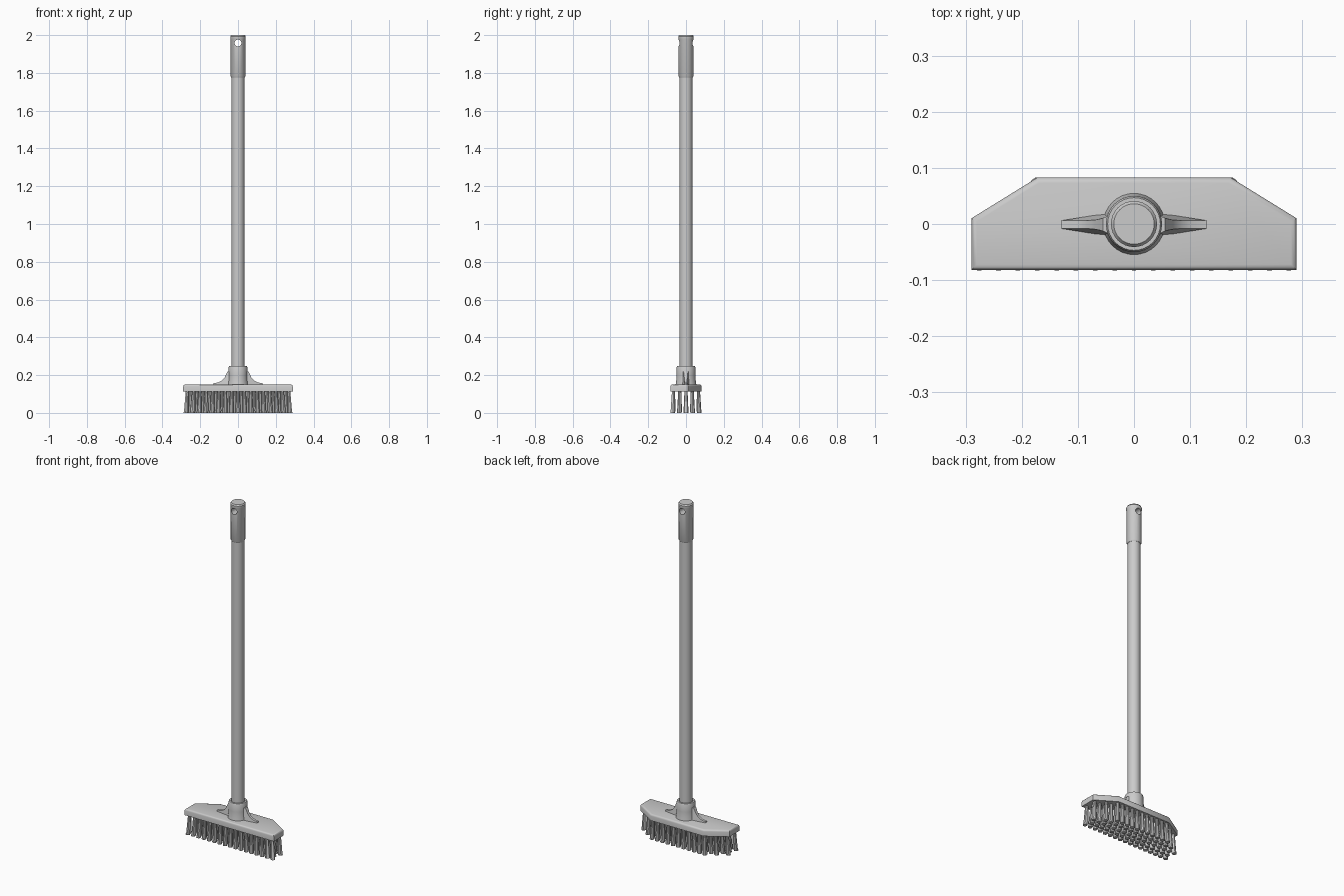
import bpy, bmesh, math
from mathutils import Vector

if "Cube" in bpy.data.objects:
    bpy.data.objects.remove(bpy.data.objects["Cube"])


def make_object(name, bm, angle=35):
    bmesh.ops.recalc_face_normals(bm, faces=bm.faces)
    mesh = bpy.data.meshes.new(name)
    bm.to_mesh(mesh)
    bm.free()
    ob = bpy.data.objects.new(name, mesh)
    bpy.context.collection.objects.link(ob)
    activate(ob)
    bpy.ops.object.shade_smooth_by_angle(angle=math.radians(angle))
    return ob


def activate(ob):
    bpy.ops.object.select_all(action='DESELECT')
    ob.select_set(True)
    bpy.context.view_layer.objects.active = ob


def add_lathe(bm, profile, sides, cx=0, cy=0, lean=(0, 0)):
    """Capped revolve of (radius, z); lean shifts the first ring sideways."""
    rings = []
    for i, (r, z) in enumerate(profile):
        k = 1 - i / (len(profile) - 1)
        rings.append([bm.verts.new((cx + lean[0] * k + r * math.cos(2 * math.pi * j / sides),
                                    cy + lean[1] * k + r * math.sin(2 * math.pi * j / sides), z))
                      for j in range(sides)])
    for a, b in zip(rings, rings[1:]):
        for j in range(sides):
            n = (j + 1) % sides
            bm.faces.new((a[j], a[n], b[n], b[j]))
    bm.faces.new(rings[0][::-1])
    bm.faces.new(rings[-1])


def lathe(name, profile, sides=32):
    bm = bmesh.new()
    add_lathe(bm, profile, sides)
    return make_object(name, bm)


def prism(bm, points, offset):
    face = bm.faces.new([bm.verts.new(p) for p in points])
    out = bmesh.ops.extrude_face_region(bm, geom=[face])
    verts = [v for v in out['geom'] if isinstance(v, bmesh.types.BMVert)]
    bmesh.ops.translate(bm, verts=verts, vec=Vector(offset))


# Brush head: block with its two back corners cut off, top edge rounded
outline = [(-.29, -.082), (.29, -.082), (.29, .01), (.172, .083), (-.172, .083), (-.29, .01)]
bm = bmesh.new()
prism(bm, [(x, y, .113) for x, y in outline], (0, 0, .037))
top_edges = [e for e in bm.edges if all(v.co.z > .14 for v in e.verts)]
bmesh.ops.bevel(bm, geom=top_edges, offset=.01, segments=3, profile=.5, affect='EDGES')
make_object("brush_head", bm)

# Handle socket with flared foot and open rim
lathe("handle_socket", [(.056, .14), (.054, .155), (.051, .175), (.05, .2), (.05, .24),
                        (.047, .247), (.037, .247), (.036, .22)])

# Curved side ribs, tapering towards their tips
rib = [(.03, .145), (.13, .145), (.13, .157), (.105, .161), (.085, .171), (.07, .188),
       (.061, .21), (.055, .22), (.03, .22)]
for name, side in (("left_rib", -1), ("right_rib", 1)):
    bm = bmesh.new()
    prism(bm, [(side * x, -.5, z) for x, z in rib], (0, 1, 0))
    for v in bm.verts:
        half = .007 + .016 * max(0, (.085 - abs(v.co.x)) / .055) ** 2
        v.co.y = math.copysign(half, v.co.y) - .001
    make_object(name, bm)

# Handle pole
lathe("handle_pole", [(.034, .16), (.034, 1.9)])

# End grip, drilled front to back for hanging
grip = lathe("end_grip", [(.035, 1.775), (.039, 1.782), (.039, 1.975), (.041, 1.98),
                          (.041, 1.993), (.036, 2.0)])
bpy.ops.mesh.primitive_cylinder_add(vertices=24, radius=.018, depth=.2, location=(0, 0, 1.958),
                                    rotation=(math.pi / 2, 0, 0))
cutter = bpy.context.object
cutter.name = "hole_cutter"
cutter.hide_render = True
activate(grip)
mod = grip.modifiers.new("hanging_hole", 'BOOLEAN')
mod.operation = 'DIFFERENCE'
mod.solver = 'EXACT'
mod.object = cutter
bpy.ops.object.modifier_apply(modifier=mod.name)
bpy.data.objects.remove(cutter, do_unlink=True)
activate(grip)
bpy.ops.object.shade_smooth_by_angle(angle=math.radians(35))

# Bristle tufts: staggered rows kept inside the head outline, splaying downwards
bm = bmesh.new()
for row in range(5):
    y = -.066 + row * .033
    count = 17 - row % 2
    for i in range(count):
        x = (i - (count - 1) / 2) * .0335
        if y > 0 and abs(x) > .277 - (y - .01) * 1.62:
            continue
        add_lathe(bm, [(.0125, 0), (.0135, .012), (.0085, .118)], 10, x, y, (x * .03, y * .07))
make_object("bristles", bm)
